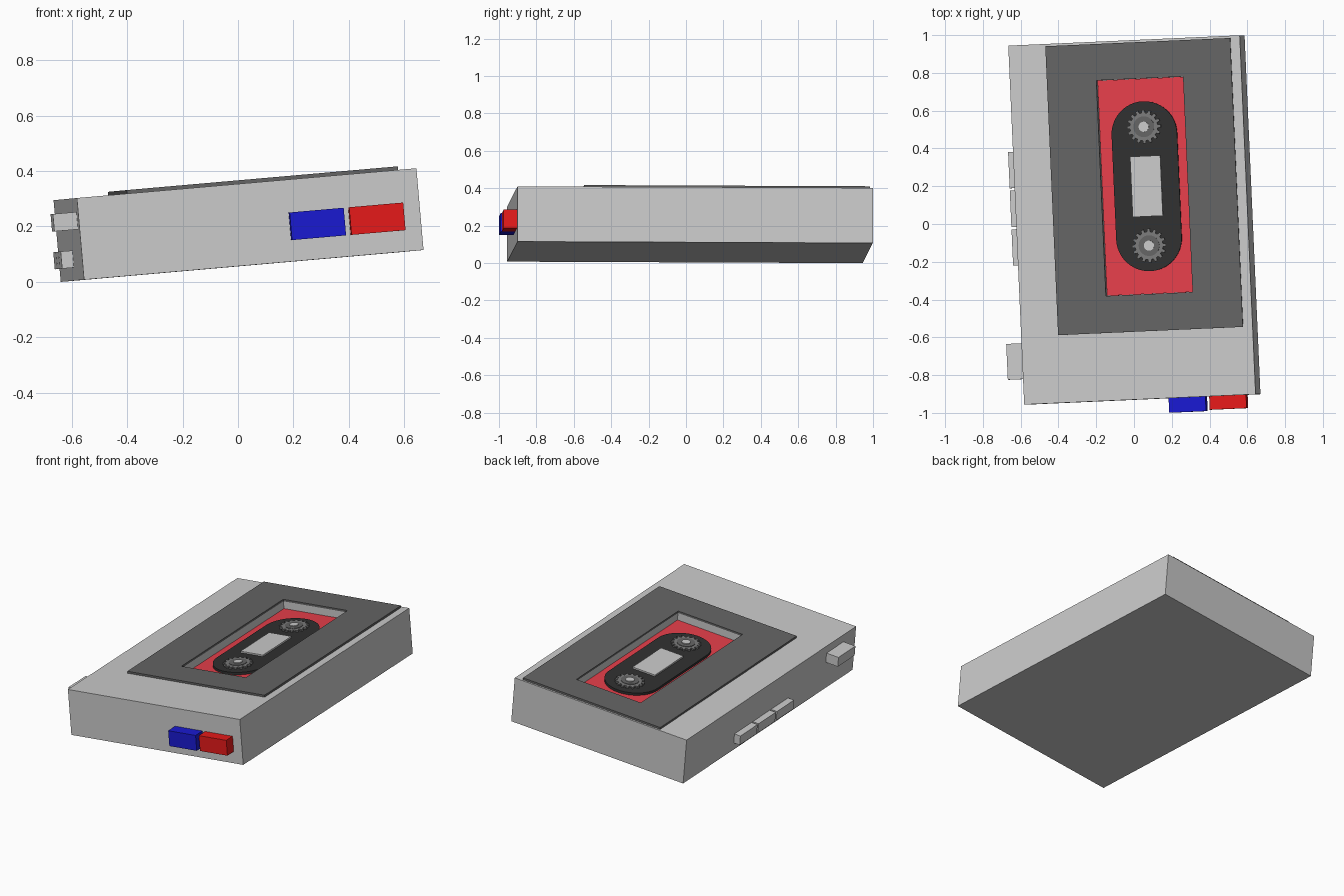
import bpy, bmesh
from math import radians, cos, sin, pi
from mathutils import Matrix

if "Cube" in bpy.data.objects:
    bpy.data.objects.remove(bpy.data.objects["Cube"])

# Whole player lies slightly tilted: every part is modelled in local axes, then posed
POSE = (Matrix.Translation((0.002, 0.0215, 0.205)) @ Matrix.Rotation(radians(2.56), 4, 'Z')
        @ Matrix.Rotation(radians(-5), 4, 'Y') @ Matrix.Rotation(radians(-0.24), 4, 'X'))


def material(name, r, g, b):
    m = bpy.data.materials.new(name)
    m.diffuse_color = (r, g, b, 1)
    m.use_nodes = True
    m.node_tree.nodes["Principled BSDF"].inputs["Base Color"].default_value = m.diffuse_color
    return m


DARK = material("dark_grey", 0.13, 0.13, 0.13)
BLACK = material("black", 0.03, 0.03, 0.03)
MID = material("mid_grey", 0.2, 0.2, 0.2)
RED = material("cassette_red", 0.8, 0.05, 0.07)
BTN_RED = material("button_red", 0.8, 0.01, 0.01)
BTN_BLUE = material("button_blue", 0.01, 0.01, 0.65)


def prism(name, pts, z0, z1, mat=None, smooth=False):
    """Extrude a closed outline from z0 to z1."""
    bm = bmesh.new()
    face = bm.faces.new([bm.verts.new((x, y, z0)) for x, y in pts])
    ext = bmesh.ops.extrude_face_region(bm, geom=[face])["geom"]
    for v in ext:
        if isinstance(v, bmesh.types.BMVert):
            v.co.z = z1
    bmesh.ops.recalc_face_normals(bm, faces=bm.faces[:])
    me = bpy.data.meshes.new(name)
    bm.to_mesh(me)
    bm.free()
    ob = bpy.data.objects.new(name, me)
    bpy.context.collection.objects.link(ob)
    ob.matrix_world = POSE
    if mat:
        me.materials.append(mat)
    if smooth:
        bpy.ops.object.select_all(action='DESELECT')
        ob.select_set(True)
        bpy.context.view_layer.objects.active = ob
        bpy.ops.object.shade_smooth_by_angle(angle=radians(30))
    return ob


def box(name, x0, x1, y0, y1, z0, z1, mat=None):
    return prism(name, [(x0, y0), (x1, y0), (x1, y1), (x0, y1)], z0, z1, mat)


def circle(cx, cy, r, n=32):
    return [(cx + r * cos(2 * pi * i / n), cy + r * sin(2 * pi * i / n)) for i in range(n)]


def cut(ob, cutter):
    mod = ob.modifiers.new("window", 'BOOLEAN')
    mod.operation = 'DIFFERENCE'
    mod.solver = 'EXACT'
    mod.object = cutter


# Body and lid, with the cassette window cut through
body = box("body", -0.6155, 0.6155, -0.951, 0.951, -0.148, 0.148)
lid = box("lid", -0.418, 0.565, -0.592, 0.939, 0.148, 0.161, DARK)
cutter = box("window_cutter", -0.155, 0.306, -0.396, 0.746, 0.09, 0.3)
cutter.hide_render = True
cutter.hide_viewport = True
cutter.display_type = 'WIRE'
cut(body, cutter)
cut(lid, cutter)

# Cassette: red face, rounded black panel, small window
box("cassette_face", -0.154, 0.305, -0.395, 0.745, 0.09, 0.101, RED)
CX, R = 0.083, 0.174
N = 24
pill = [(CX + R * cos(pi * i / N), 0.451 + R * sin(pi * i / N)) for i in range(N + 1)]
pill += [(CX - R * cos(pi * i / N), -0.101 - R * sin(pi * i / N)) for i in range(N + 1)]
prism("cassette_panel", pill, 0.1, 0.117, BLACK, True)
box("cassette_window", CX - 0.08, CX + 0.08, 0.015, 0.335, 0.115, 0.127)

# Toothed reels
TEETH = 16
for i, cy in enumerate((0.49, -0.14)):
    gear = []
    for t in range(TEETH):
        for off, r in ((-0.32, 0.074), (-0.2, 0.09), (0.2, 0.09), (0.32, 0.074)):
            a = 2 * pi * (t + off) / TEETH
            gear.append((CX + r * cos(a), cy + r * sin(a)))
    prism(f"reel_gear_{i}", gear, 0.115, 0.127, MID)
    prism(f"reel_ring_{i}", circle(CX, cy, 0.055), 0.12, 0.130, DARK, True)
    prism(f"reel_hub_{i}", circle(CX, cy, 0.027), 0.12, 0.135, None, True)

# Front buttons
box("blue_button", 0.142, 0.338, -1.028, -0.94, -0.071, 0.029, BTN_BLUE)
box("red_button", 0.358, 0.554, -1.022, -0.94, -0.071, 0.029, BTN_RED)

# Left side controls
box("side_switch", -0.701, -0.6, -0.816, -0.626, 0.035, 0.098)
for i in range(3):
    y = 0.293 - 0.205 * i
    box(f"side_button_{i}", -0.658, -0.6, y - 0.096, y + 0.096, -0.101, -0.039)
